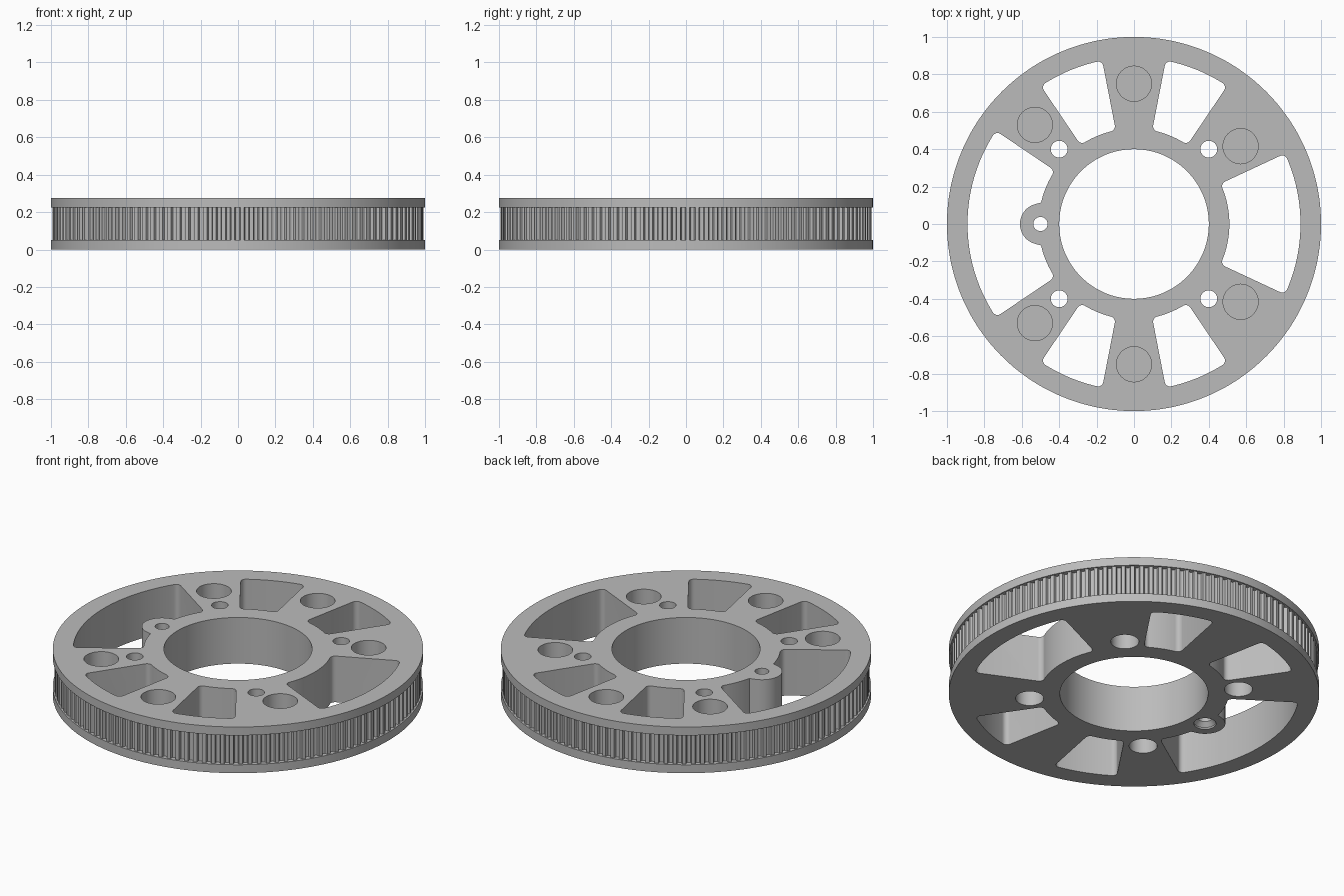
import bpy, bmesh
from math import sin, cos, pi, radians, sqrt

if "Cube" in bpy.data.objects:
    bpy.data.objects.remove(bpy.data.objects["Cube"])

HEIGHT, FLANGE = 0.275, 0.05
TEETH, TOOTH_R, GROOVE = 125, 0.992, 0.02
BORE, HUB, RIM, FILLET = 0.4, 0.51, 0.89, 0.028
BOSS_X, BOSS_R = 0.5, 0.11


def loft(bm, rings):
    """Skin a stack of (outline, z) rings and cap both ends."""
    loops = [[bm.verts.new((x, y, z)) for x, y in outline] for outline, z in rings]
    n = len(loops[0])
    for a, b in zip(loops, loops[1:]):
        for i in range(n):
            j = (i + 1) % n
            bm.faces.new((a[i], a[j], b[j], b[i]))
    bm.faces.new(loops[0][::-1])
    bm.faces.new(loops[-1])


def circle(r, cx=0, cy=0, n=40):
    return [(cx + r * cos(2 * pi * i / n), cy + r * sin(2 * pi * i / n)) for i in range(n)]


def drill(bm, cx, cy, steps, n=40):
    """Stepped round cutter from (radius, z) pairs."""
    loft(bm, [(circle(r, cx, cy, n), z) for r, z in steps])


def hub_radius(a):
    """Hub outline, bulging around the side boss."""
    d = a - pi
    inside = BOSS_R ** 2 - (BOSS_X * sin(d)) ** 2
    if cos(d) > 0 and inside > 0:
        return max(HUB, BOSS_X * cos(d) + sqrt(inside))
    return HUB


def window(start, end):
    """Sector between two spokes, with rounded corners."""
    a0, a1 = radians(start), radians(end)
    polar = []

    def corner(r, a, turn):
        for k in range(7):
            t = turn + pi / 2 * k / 6
            polar.append((r + FILLET * cos(t), a + FILLET * sin(t) / r))

    ro, ri = RIM - FILLET, HUB + FILLET
    so, si, n = FILLET / ro, FILLET / ri, 48
    corner(ro, a0 + so, -pi / 2)
    polar += [(RIM, a0 + so + (a1 - a0 - 2 * so) * k / n) for k in range(1, n)]
    corner(ro, a1 - so, 0)
    corner(ri, a1 - si, pi / 2)
    arc = [a1 - si - (a1 - a0 - 2 * si) * k / n for k in range(1, n)]
    polar += [(hub_radius(a), a) for a in arc]
    corner(ri, a0 + si, pi)
    return [(r * cos(a), r * sin(a)) for r, a in polar]


def make_object(name, bm):
    bmesh.ops.recalc_face_normals(bm, faces=bm.faces)
    mesh = bpy.data.meshes.new(name)
    bm.to_mesh(mesh)
    bm.free()
    ob = bpy.data.objects.new(name, mesh)
    bpy.context.collection.objects.link(ob)
    return ob


# Toothed wheel with a flange on each side
tooth = [(0, 0), (.4, 0), (.43, .4), (.5, .85), (.62, 1), (.78, 1), (.9, .85), (.97, .4)]
points = [((i + t) * 2 * pi / TEETH, d) for i in range(TEETH) for t, d in tooth]
flange = [(cos(a), sin(a)) for a, d in points]
belt = [((TOOTH_R - GROOVE * d) * cos(a), (TOOTH_R - GROOVE * d) * sin(a)) for a, d in points]
bm = bmesh.new()
loft(bm, [(flange, 0), (flange, FLANGE), (belt, FLANGE),
          (belt, HEIGHT - FLANGE), (flange, HEIGHT - FLANGE), (flange, HEIGHT)])
wheel = make_object("toothed_wheel", bm)

# Cutters: bore, windows, blind pockets, screw holes
LOW, HIGH = -0.1, HEIGHT + 0.1
bm = bmesh.new()
drill(bm, 0, 0, [(BORE, LOW), (BORE, HIGH)], 128)
for start, end in [(-25, 25), (56, 79), (101, 124), (146, 214), (236, 259), (281, 304)]:
    outline = window(start, end)
    loft(bm, [(outline, LOW), (outline, HIGH)])
for s in (-1, 1):
    for x, y in [(0, 0.75), (0.57, 0.416), (-0.53, 0.53)]:
        drill(bm, x, s * y, [(0.094, 0.06), (0.094, HIGH)], 48)
    for x in (-0.4, 0.4):
        drill(bm, x, s * 0.4, [(0.076, LOW), (0.076, 0.15), (0.045, 0.15), (0.045, HIGH)])
drill(bm, -BOSS_X, 0, [(0.06, LOW), (0.06, 0.01), (0.038, 0.035), (0.038, HIGH)])
cutter = make_object("hole_cutter", bm)
cutter.hide_render = True

# Cut the holes
bpy.ops.object.select_all(action='DESELECT')
bpy.context.view_layer.objects.active = wheel
wheel.select_set(True)
cut = wheel.modifiers.new("holes", 'BOOLEAN')
cut.operation, cut.solver, cut.object = 'DIFFERENCE', 'EXACT', cutter
bpy.ops.object.modifier_apply(modifier=cut.name)
bpy.data.objects.remove(cutter)

# Plain grey finish
grey = bpy.data.materials.new("plain grey")
grey.use_nodes = True
color = (0.5, 0.5, 0.5, 1)
grey.diffuse_color = color
grey.node_tree.nodes["Principled BSDF"].inputs["Base Color"].default_value = color
wheel.data.materials.clear()
wheel.data.materials.append(grey)
bpy.ops.object.shade_smooth_by_angle(angle=radians(30))
